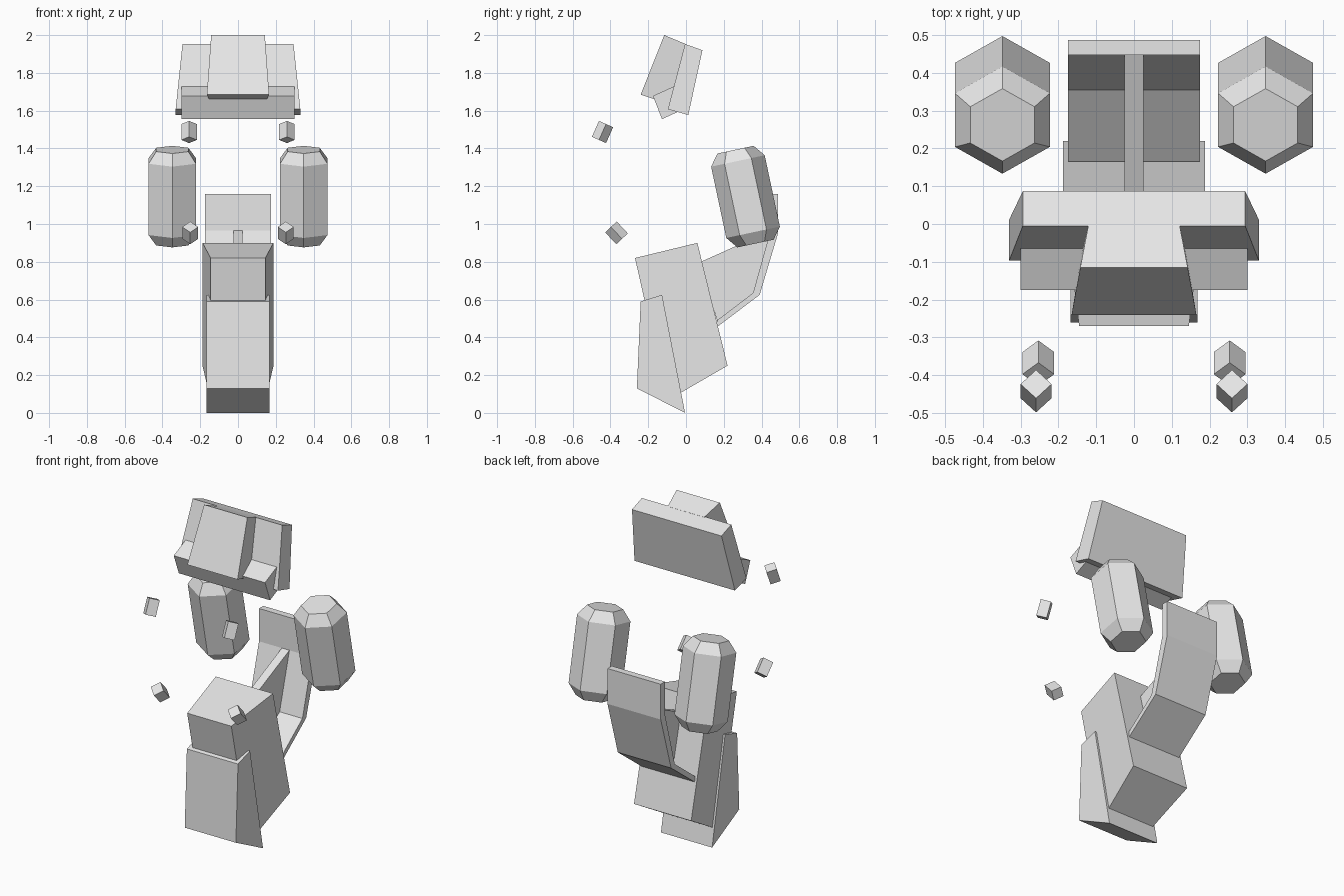
import bpy
import math
from mathutils import Matrix, Vector

cube = bpy.data.objects.get("Cube")
if cube:
    bpy.data.objects.remove(cube, do_unlink=True)

grey = bpy.data.materials.new("light_grey")
grey.use_nodes = True
GREY = (0.8, 0.8, 0.8, 1.0)
grey.diffuse_color = GREY
grey.node_tree.nodes["Principled BSDF"].inputs["Base Color"].default_value = GREY


def make_object(name, verts, faces):
    mesh = bpy.data.meshes.new(name)
    mesh.from_pydata(verts, [], faces)
    mesh.materials.append(grey)
    obj = bpy.data.objects.new(name, mesh)
    bpy.context.scene.collection.objects.link(obj)
    return obj


def skin(rings):
    """Join equal rings of points into a closed solid."""
    n = len(rings[0])
    verts = [p for ring in rings for p in ring]
    faces = [tuple(reversed(range(n))), tuple(range(len(verts) - n, len(verts)))]
    for r in range(len(rings) - 1):
        for i in range(n):
            j = (i + 1) % n
            faces.append((r * n + i, r * n + j, (r + 1) * n + j, (r + 1) * n + i))
    return verts, faces


def slab(name, profile, widths):
    """Clockwise (y, z) profile spread sideways by a half width per point."""
    if isinstance(widths, float):
        widths = [widths] * len(profile)
    profile, widths = profile[::-1], widths[::-1]
    rings = [[(s * w, y, z) for (y, z), w in zip(profile, widths)] for s in (-1, 1)]
    return make_object(name, *skin(rings))


def lathe(name, sides, levels, centre, lean):
    """Rings of (height, radius) about an axis leaned towards the front."""
    place = Matrix.Translation(centre) @ Matrix.Rotation(math.radians(lean), 4, 'X')
    rings = []
    for h, r in levels:
        ring = []
        for i in range(sides):
            a = math.pi / 2 + math.tau * i / sides
            ring.append(place @ Vector((r * math.cos(a), r * math.sin(a), h)))
        rings.append(ring)
    return make_object(name, *skin(rings))


# Body: wedge torso with a sloping plate over the lower front
slab("torso", [(-0.27, 0.82), (0.06, 0.9), (0.22, 0.25), (-0.1, 0.065)],
     [0.145, 0.188, 0.188, 0.145])
slab("front_plate", [(-0.24, 0.59), (-0.127, 0.625), (-0.005, 0), (-0.26, 0.13)], 0.168)

# Back: bent panel held by a thin central web
slab("back_panel", [(0.447, 1.16), (0.487, 1.16), (0.487, 0.95), (0.39, 0.625),
                    (0.165, 0.455), (0.165, 0.49), (0.355, 0.635), (0.447, 0.965)], 0.175)
slab("back_web", [(0.07, 0.796), (0.447, 0.965), (0.355, 0.635), (0.165, 0.49)], 0.025)

# Head: rear slab, front wedge and lower block
slab("head_back", [(-0.005, 1.953), (0.087, 1.92), (0.012, 1.577), (-0.096, 1.608)],
     [0.294, 0.294, 0.33, 0.33])
slab("head_front", [(-0.115, 2), (0, 1.952), (-0.09, 1.635), (-0.24, 1.685)],
     [0.142, 0.12, 0.14, 0.165])
slab("head_lower", [(-0.175, 1.678), (-0.05, 1.735), (-0.03, 1.6), (-0.127, 1.555)], 0.3)

# Mirrored floating parts
for side, s in (("left", 1), ("right", -1)):
    lathe(side + "_pod", 6,
          [(-0.254, 0.098), (-0.193, 0.145), (0.193, 0.145), (0.254, 0.098)],
          (s * 0.348, 0.315, 1.145), 12)
    lathe(side + "_upper_block", 4, [(-0.046, 0.041), (0.046, 0.041)],
          (s * 0.259, -0.442, 1.487), -24)
    lathe(side + "_lower_block", 4, [(-0.043, 0.042), (0.043, 0.042)],
          (s * 0.253, -0.368, 0.953), 43)
